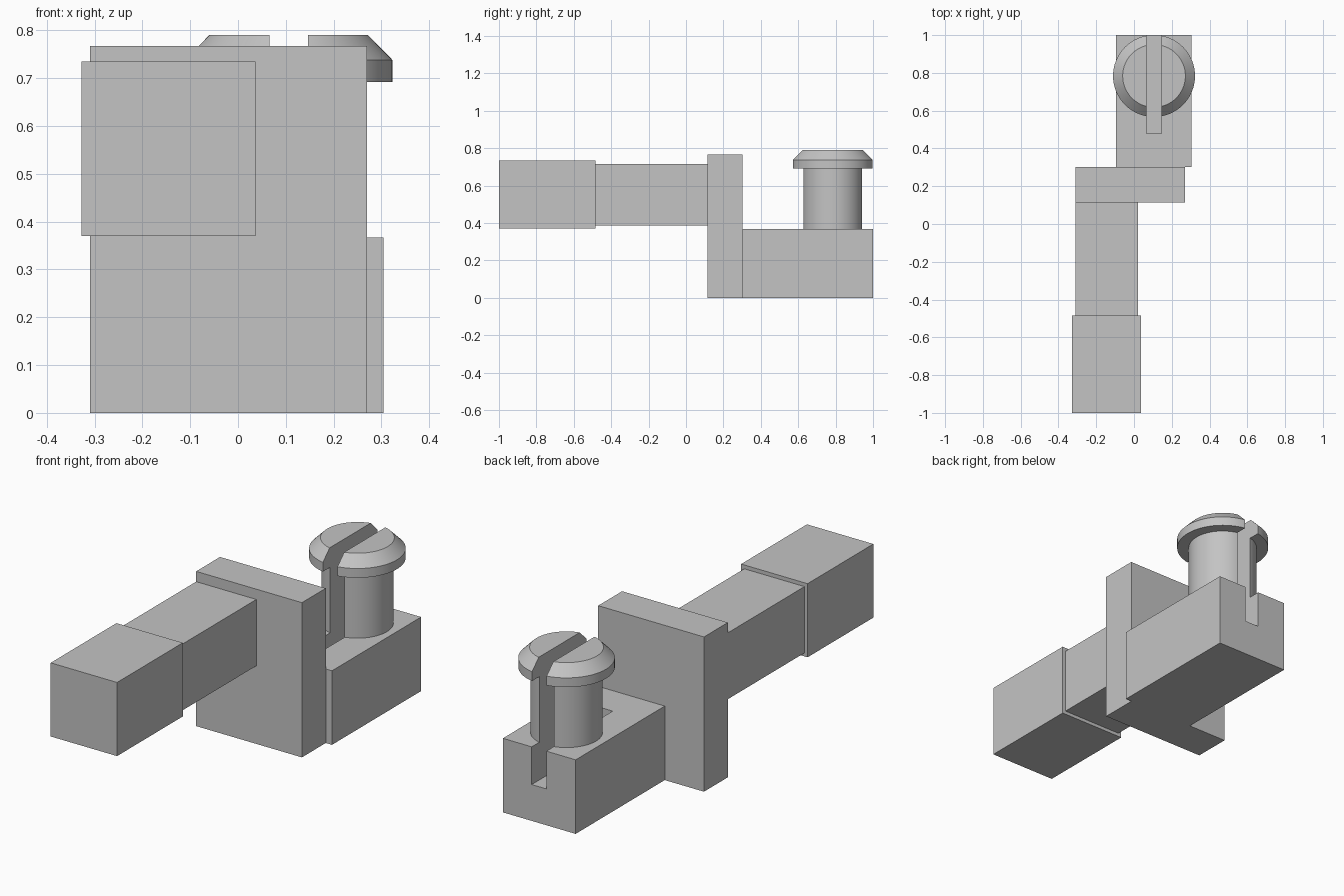
import bpy, bmesh, math

cube = bpy.data.objects.get("Cube")
if cube:
    bpy.data.objects.remove(cube, do_unlink=True)

grey = bpy.data.materials.new("plain_grey")
grey.use_nodes = True
grey.diffuse_color = (0.55, 0.55, 0.55, 1)
grey.node_tree.nodes["Principled BSDF"].inputs["Base Color"].default_value = grey.diffuse_color


def add_object(name, bm):
    bmesh.ops.recalc_face_normals(bm, faces=bm.faces)
    mesh = bpy.data.meshes.new(name)
    bm.to_mesh(mesh)
    bm.free()
    mesh.materials.append(grey)
    obj = bpy.data.objects.new(name, mesh)
    bpy.context.collection.objects.link(obj)
    return obj


def box(name, x, y, z):
    """Box from (low, high) limits on each axis."""
    bm = bmesh.new()
    bmesh.ops.create_cube(bm, size=1)
    for v in bm.verts:
        v.co = [(lo + hi) / 2 + c * (hi - lo) for c, (lo, hi) in zip(v.co, (x, y, z))]
    return add_object(name, bm)


def lathe(name, centre, profile, steps=64):
    """Closed solid turned from (radius, height) points around a vertical axis."""
    bm = bmesh.new()
    rings = []
    for r, z in profile:
        angles = [math.tau * i / steps for i in range(steps)]
        rings.append([bm.verts.new((centre[0] + r * math.cos(a),
                                    centre[1] + r * math.sin(a), z)) for a in angles])
    for low, high in zip(rings, rings[1:]):
        for i in range(steps):
            j = (i + 1) % steps
            bm.faces.new((low[i], low[j], high[j], high[i]))
    bm.faces.new(rings[0])
    bm.faces.new(rings[-1])
    return add_object(name, bm)


def cut(obj, cutter):
    mod = obj.modifiers.new("slot", 'BOOLEAN')
    mod.operation = 'DIFFERENCE'
    mod.solver = 'EXACT'
    mod.object = cutter
    bpy.ops.object.select_all(action='DESELECT')
    bpy.context.view_layer.objects.active = obj
    obj.select_set(True)
    bpy.ops.object.modifier_apply(modifier=mod.name)


# Handle: thick end and slimmer bar
box("handle_end", (-0.327, 0.037), (-1, -0.485), (0.37, 0.735))
box("handle_bar", (-0.31, 0.02), (-0.485, 0.115), (0.387, 0.716))

# Upright plate and the base block behind it
box("upright_plate", (-0.31, 0.27), (0.115, 0.302), (0, 0.767))
block = box("base_block", (-0.095, 0.304), (0.302, 1), (0, 0.367))

# Round post with a chamfered cap
post = lathe("capped_post", (0.106, 0.784),
             [(0.162, 0.367), (0.162, 0.692), (0.217, 0.692),
              (0.217, 0.738), (0.166, 0.79)])

# Slot through the cap, post and top of the block
slot = box("slot_cutter", (0.066, 0.146), (0.48, 1.1), (0.18, 0.9))
slot.hide_render = True
for part in (block, post):
    cut(part, slot)
bpy.data.objects.remove(slot, do_unlink=True)

# Smooth the round sides, keep edges sharp
bpy.ops.object.select_all(action='DESELECT')
bpy.context.view_layer.objects.active = post
post.select_set(True)
bpy.ops.object.shade_smooth_by_angle(angle=math.radians(30))
